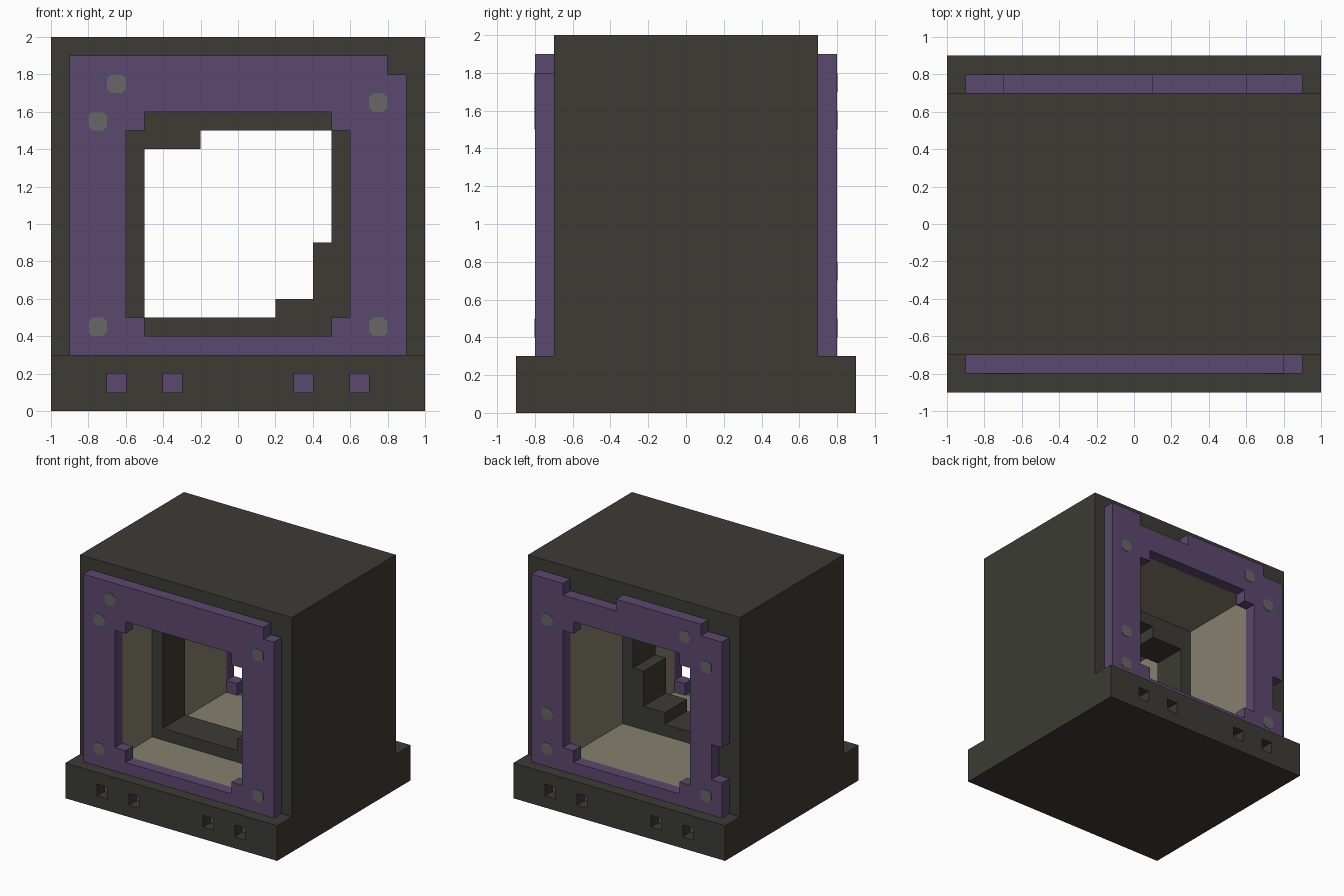
import bpy, bmesh
from mathutils import Vector

cube = bpy.data.objects.get("Cube")
if cube:
    bpy.data.objects.remove(cube, do_unlink=True)


def material(name, rgb):
    lin = [((c / 255 + 0.055) / 1.055) ** 2.4 for c in rgb] + [1.0]
    m = bpy.data.materials.new(name)
    m.use_nodes = True
    m.diffuse_color = lin
    bsdf = m.node_tree.nodes["Principled BSDF"]
    bsdf.inputs["Base Color"].default_value = lin
    bsdf.inputs["Roughness"].default_value = 0.8
    return m


DARK = material("dark_stone", (60, 59, 53))
PURPLE = material("purple_metal", (92, 72, 110))
BEIGE = material("beige_lining", (134, 128, 109))
GREY = material("grey_stud", (104, 102, 102))


def add_prism(bm, pts, lo, hi, axis="y"):
    """Extrude a 2D outline: (x, z) along y, or (y, z) along x."""
    if axis == "y":
        co = [(u, lo, v) for u, v in pts]
        move = Vector((0, hi - lo, 0))
    else:
        co = [(lo, u, v) for u, v in pts]
        move = Vector((hi - lo, 0, 0))
    face = bm.faces.new([bm.verts.new(c) for c in co])
    ext = bmesh.ops.extrude_face_region(bm, geom=[face], use_keep_orig=True)
    verts = [g for g in ext["geom"] if isinstance(g, bmesh.types.BMVert)]
    bmesh.ops.translate(bm, verts=verts, vec=move)


def make(name, prisms, mats):
    bm = bmesh.new()
    for p in prisms:
        add_prism(bm, *p)
    bmesh.ops.recalc_face_normals(bm, faces=bm.faces[:])
    me = bpy.data.meshes.new(name)
    bm.to_mesh(me)
    bm.free()
    ob = bpy.data.objects.new(name, me)
    bpy.context.collection.objects.link(ob)
    for m in mats:
        me.materials.append(m)
    return ob


def cut(ob, *cutter_prisms):
    """Subtract each group of prisms in turn and bake the result."""
    cutters = []
    for prisms in cutter_prisms:
        c = make("cutter", prisms, [])
        c.hide_render = True
        cutters.append(c)
        mod = ob.modifiers.new("cut", "BOOLEAN")
        mod.operation, mod.solver, mod.object = "DIFFERENCE", "EXACT", c
    bpy.context.view_layer.update()
    deps = bpy.context.evaluated_depsgraph_get()
    baked = bpy.data.meshes.new_from_object(ob.evaluated_get(deps))
    ob.modifiers.clear()
    ob.data = baked
    for c in cutters:
        bpy.data.objects.remove(c, do_unlink=True)


def rect(x0, x1, z0, z1):
    return [(x0, z0), (x1, z0), (x1, z1), (x0, z1)]


# Body: block on a wider plinth, hollowed from both ends around a stepped partition
side = [(-.9, 0), (.9, 0), (.9, .3), (.7, .3), (.7, 2), (-.7, 2), (-.7, .3), (-.9, .3)]
chamber = rect(-.6, .6, .4, 1.6)
gap = [(-.5, .5), (.2, .5), (.2, .6), (.4, .6), (.4, .9), (.5, .9),
       (.5, 1.5), (-.2, 1.5), (-.2, 1.4), (-.5, 1.4)]
sockets = []
for x in (-.65, -.35, .35, .65):
    hole = rect(x - .05, x + .05, .1, .2)
    sockets += [(hole, -1, -.8), (hole, .8, 1)]

body = make("body", [(side, -1, 1, "x")], [DARK, BEIGE, PURPLE])
cut(body, [(chamber, -.75, -.3)], [(chamber, 0, .75)], [(gap, -.35, .05)], sockets)

# Chamber walls are beige, socket ends purple
for f in body.data.polygons:
    c, n = f.center, f.normal
    f.material_index = 0
    if abs(n.y) < .1 and abs(c.x) < .61 and .39 < c.z < 1.61 and not -.31 < c.y < .01:
        f.material_index = 1
    elif abs(n.y) > .9 and abs(abs(c.y) - .8) < .01:
        f.material_index = 2

# Portal frames with chipped outlines and a notched opening
opening = [(-.5, .4), (.5, .4), (.5, .5), (.6, .5), (.6, 1.5), (.5, 1.5),
           (.5, 1.6), (-.5, 1.6), (-.5, 1.5), (-.6, 1.5), (-.6, .5), (-.5, .5)]
front = [(-.9, .3), (.9, .3), (.9, 1.8), (.8, 1.8), (.8, 1.9), (-.9, 1.9)]
back = [(-.9, .3), (.9, .3), (.9, 1.9), (.6, 1.9), (.6, 1.8), (.1, 1.8), (.1, 1.9),
        (-.7, 1.9), (-.7, 1.8), (-.9, 1.8), (-.9, .9), (-.8, .9), (-.8, .6), (-.9, .6)]
for name, outline, y in (("front_frame", front, -.8), ("back_frame", back, .7)):
    frame = make(name, [(outline, y, y + .1)], [PURPLE])
    cut(frame, [(opening, y - .1, y + .2)])


# Studs: thin squares with clipped corners
def stud_outline(x, z, r=.05, k=.027):
    return [(x + a, z + b) for a, b in (
        (-k, -r), (k, -r), (r, -k), (r, k), (k, r), (-k, r), (-r, k), (-r, -k))]


front_studs = [(-.65, 1.75), (-.75, 1.55), (.75, 1.65), (-.75, .45), (.75, .45)]
back_studs = [(.75, 1.55), (.75, .75), (.75, .45), (-.55, 1.75), (-.75, 1.55), (-.75, .45)]
make("front_studs", [(stud_outline(*p), -.803, -.798) for p in front_studs], [GREY])
make("back_studs", [(stud_outline(*p), .798, .803) for p in back_studs], [GREY])
